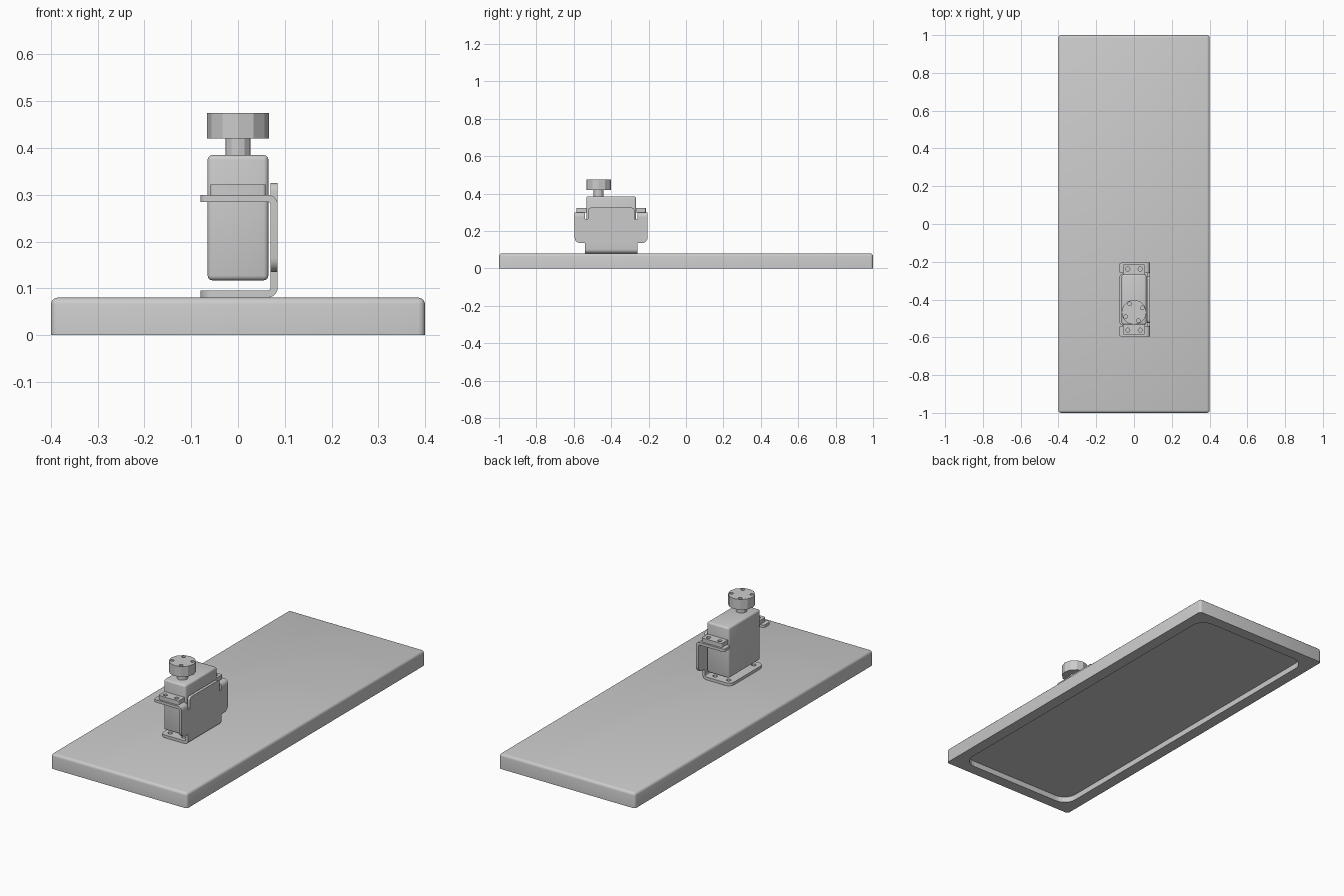
import bpy, bmesh
from math import pi, cos, sin, radians
from mathutils import Matrix, Vector

if "Cube" in bpy.data.objects:
    bpy.data.objects.remove(bpy.data.objects["Cube"])

CY = -0.4  # centre of the motor unit along y


def finish(name, bm, smooth=True):
    bmesh.ops.recalc_face_normals(bm, faces=bm.faces[:])
    me = bpy.data.meshes.new(name)
    bm.to_mesh(me)
    bm.free()
    if smooth:
        me.shade_smooth()
        me.set_sharp_from_angle(angle=radians(35))
    ob = bpy.data.objects.new(name, me)
    bpy.context.collection.objects.link(ob)
    return ob


def bevel(bm, width, pick, seg=3):
    edges = [e for e in bm.edges if pick(e.verts[0].co, e.verts[1].co)]
    bmesh.ops.bevel(bm, geom=edges, offset=width, segments=seg, affect='EDGES', profile=0.5)


def box(lo, hi):
    bm = bmesh.new()
    lo, hi = Vector(lo), Vector(hi)
    bmesh.ops.create_cube(bm, size=1, matrix=Matrix.Translation((lo + hi) / 2)
                          @ Matrix.Diagonal((*(hi - lo), 1)))
    return bm


def prism(pts, place, lo, hi):
    """Extrude a 2D outline; place(a, b, t) turns it into 3D."""
    bm = bmesh.new()
    f = bm.faces.new([bm.verts.new(place(a, b, lo)) for a, b in pts])
    r = bmesh.ops.extrude_face_region(bm, geom=[f])
    move = Vector(place(0, 0, hi)) - Vector(place(0, 0, lo))
    bmesh.ops.translate(bm, vec=move, verts=[v for v in r['geom'] if isinstance(v, bmesh.types.BMVert)])
    return bm


def arc(cx, cz, r, a0, a1, n=5):
    return [(cx + r * cos(radians(a0 + (a1 - a0) * i / n)),
             cz + r * sin(radians(a0 + (a1 - a0) * i / n))) for i in range(n + 1)]


def cut(name, bm, targets):
    c = finish(name, bm, False)
    c.hide_render = True
    c.hide_viewport = False
    c.display_type = 'WIRE'
    for t in targets:
        m = t.modifiers.new(name, 'BOOLEAN')
        m.operation, m.solver, m.object = 'DIFFERENCE', 'EXACT', c


def cylinders(spots, r, z0, z1, seg=12):
    bm = bmesh.new()
    for x, y in spots:
        bmesh.ops.create_cone(bm, cap_ends=True, segments=seg, radius1=r, radius2=r, depth=z1 - z0,
                              matrix=Matrix.Translation((x, y, (z0 + z1) / 2)))
    return bm


def vertical(a, b):
    return abs(a.z - b.z) > 1e-4 and abs(a.x - b.x) + abs(a.y - b.y) < 1e-4


# Base plate with soft top edges and a shallow rounded recess below
bm = box((-0.4, -1, 0), (0.4, 1, 0.08))
bevel(bm, 0.014, lambda a, b: max(a.z, b.z) > 0.01)
base = finish("base_plate", bm)
bm = box((-0.34, -0.94, -0.05), (0.34, 0.94, 0.03))
bevel(bm, 0.07, vertical, 6)
cut("base_recess_cutter", bm, [base])

# Motor body
bm = box((-0.065, CY - 0.133, 0.117), (0.065, CY + 0.133, 0.385))
bevel(bm, 0.01, lambda a, b: True)
finish("motor_body", bm)

# Bracket foot: flat flange bending up into the side wall
on_y = lambda a, b, t: (a, t, b)
foot = ([(-0.08, 0.08)] + arc(0.063, 0.102, 0.022, -90, 0) + [(0.085, 0.14), (0.07, 0.14)]
        + arc(0.063, 0.102, 0.007, 0, -90) + [(-0.08, 0.095)])
bm = prism(foot, on_y, CY - 0.14, CY + 0.14)
left_corner = lambda a, b: vertical(a, b) and a.x < -0.079
bevel(bm, 0.03, left_corner, 5)
foot_ob = finish("bracket_foot", bm)
cut("foot_hole_cutter", cylinders([(x, CY + y) for x in (-0.045, 0.035) for y in (-0.105, 0.105)],
                                  0.012, 0.07, 0.11), [foot_ob])

# Bracket side wall with a raised centre tab and relief slots
half = ([(0.14, 0.135)] + arc(0.165, 0.165, 0.03, -90, 0) + [(0.195, 0.275), (0.14, 0.275), (0.14, 0.265), (0.125, 0.265)]
        + arc(0.108, 0.308, 0.017, 0, 90))
wall = [(CY + y, z) for y, z in half] + [(CY - y, z) for y, z in reversed(half)]
finish("bracket_wall", prism(wall, lambda a, b, t: (t, a, b), 0.07, 0.085))

# Bracket shelves and motor ears at both ends
shelf = ([(0.085, 0.275)] + arc(0.063, 0.278, 0.022, 0, 90) + [(-0.08, 0.3), (-0.08, 0.285)]
         + arc(0.063, 0.278, 0.007, 90, 0) + [(0.07, 0.275)])
drilled = []
for side, tag in ((-1, "front"), (1, "back")):
    y0, y1 = sorted((CY + side * 0.14, CY + side * 0.195))
    bm = prism(shelf, on_y, y0, y1)
    bevel(bm, 0.012, left_corner, 4)
    drilled.append(finish(tag + "_bracket_shelf", bm))
    y0, y1 = sorted((CY + side * 0.125, CY + side * 0.185))
    bm = box((-0.059, y0, 0.3), (0.059, y1, 0.322))
    bevel(bm, 0.006, lambda a, b: vertical(a, b) and (a.y - CY) * side > 0.15)
    drilled.append(finish(tag + "_motor_ear", bm))
cut("ear_hole_cutter", cylinders([(x, CY + y) for x in (-0.033, 0.033) for y in (-0.162, 0.162)],
                                 0.011, 0.26, 0.35), drilled)

# Output shaft and drilled round horn
KY = CY - 0.067
finish("output_shaft", cylinders([(0, KY)], 0.027, 0.38, 0.425), False)
horn = finish("output_horn", cylinders([(0, KY)], 0.066, 0.42, 0.475), False)
ring = [radians(28 + 90 * i) for i in range(4)]
cut("horn_hole_cutter", cylinders([(0.05 * cos(a), KY + 0.05 * sin(a)) for a in ring],
                                  0.01, 0.45, 0.49), [horn])
